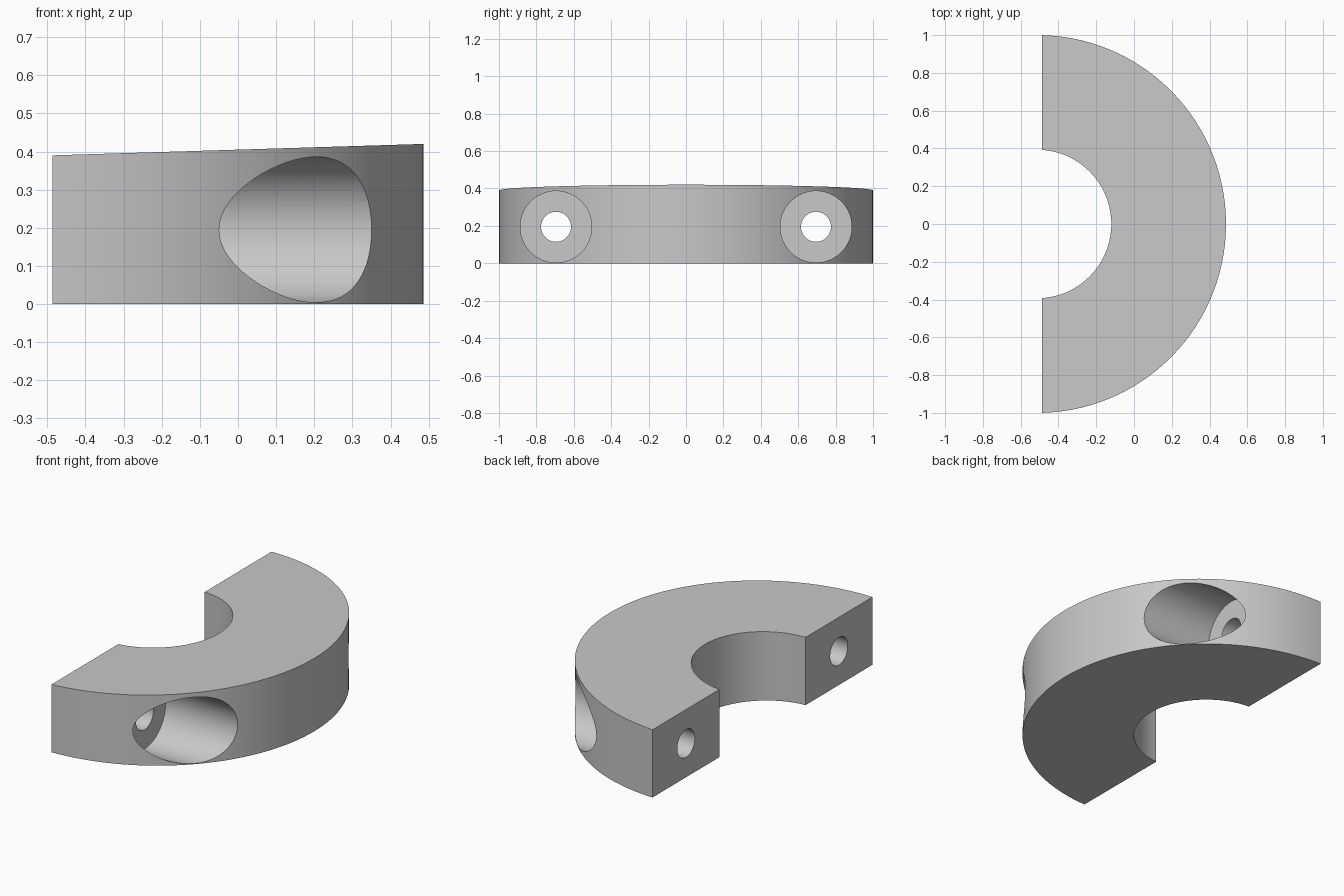
import bpy, bmesh, math

if "Cube" in bpy.data.objects:
    bpy.data.objects.remove(bpy.data.objects["Cube"])

CX, R_OUT, R_IN = -0.513, 1.0, 0.393     # ring centre and radii
X_CUT, X_MAX = -0.487, 0.487             # flat split face, outermost point
HOLE_Y, HOLE_Z = 0.695, 0.195            # screw hole axis


def make_object(name, bm):
    bmesh.ops.recalc_face_normals(bm, faces=bm.faces)
    mesh = bpy.data.meshes.new(name)
    bm.to_mesh(mesh)
    bm.free()
    obj = bpy.data.objects.new(name, mesh)
    bpy.context.collection.objects.link(obj)
    return obj


def arc(radius, n):
    """Arc running from the split face round to the split face again."""
    a = math.acos((X_CUT - CX) / radius)
    return [(CX + radius * math.cos(-a + 2 * a * i / n),
             radius * math.sin(-a + 2 * a * i / n)) for i in range(n + 1)]


def top_height(x):
    return 0.39 + 0.03 * (x - X_CUT) / (X_MAX - X_CUT)


# Half ring with a gently sloping top
bm = bmesh.new()
outline = arc(R_OUT, 96) + arc(R_IN, 64)[::-1]
low = [bm.verts.new((x, y, 0)) for x, y in outline]
high = [bm.verts.new((x, y, top_height(x))) for x, y in outline]
bm.faces.new(low)
bm.faces.new(high)
for i in range(len(outline)):
    j = (i + 1) % len(outline)
    bm.faces.new((low[i], low[j], high[j], high[i]))
collar = make_object("half_collar", bm)

grey = bpy.data.materials.new("grey")
grey.diffuse_color = (0.58, 0.58, 0.58, 1)
grey.use_nodes = True
grey.node_tree.nodes["Principled BSDF"].inputs["Base Color"].default_value = grey.diffuse_color
collar.data.materials.append(grey)


# Stepped screw hole: narrow bore, flat seat, wide counterbore
def screw_hole_cutter(y0):
    bm = bmesh.new()
    n = 64
    rings = []
    for x, r in [(-0.7, 0.08), (-0.108, 0.08), (-0.108, 0.191), (0.7, 0.191)]:
        rings.append([bm.verts.new((x, y0 + r * math.cos(2 * math.pi * k / n),
                                    HOLE_Z + r * math.sin(2 * math.pi * k / n)))
                      for k in range(n)])
    for a, b in zip(rings, rings[1:]):
        for k in range(n):
            m = (k + 1) % n
            bm.faces.new((a[k], a[m], b[m], b[k]))
    bm.faces.new(rings[0])
    bm.faces.new(rings[-1])
    cutter = make_object("screw_hole_cutter", bm)
    cutter.data.materials.append(grey)
    cutter.hide_render = True
    return cutter


bpy.context.view_layer.objects.active = collar
for side in (-1, 1):
    cutter = screw_hole_cutter(side * HOLE_Y)
    mod = collar.modifiers.new("screw_hole", 'BOOLEAN')
    mod.operation = 'DIFFERENCE'
    mod.solver = 'EXACT'
    mod.object = cutter
    bpy.ops.object.modifier_apply(modifier=mod.name)
    bpy.data.objects.remove(cutter)

# Smooth round walls, crisp rims
bpy.ops.object.select_all(action='DESELECT')
collar.select_set(True)
bpy.ops.object.shade_smooth_by_angle(angle=math.radians(25))
